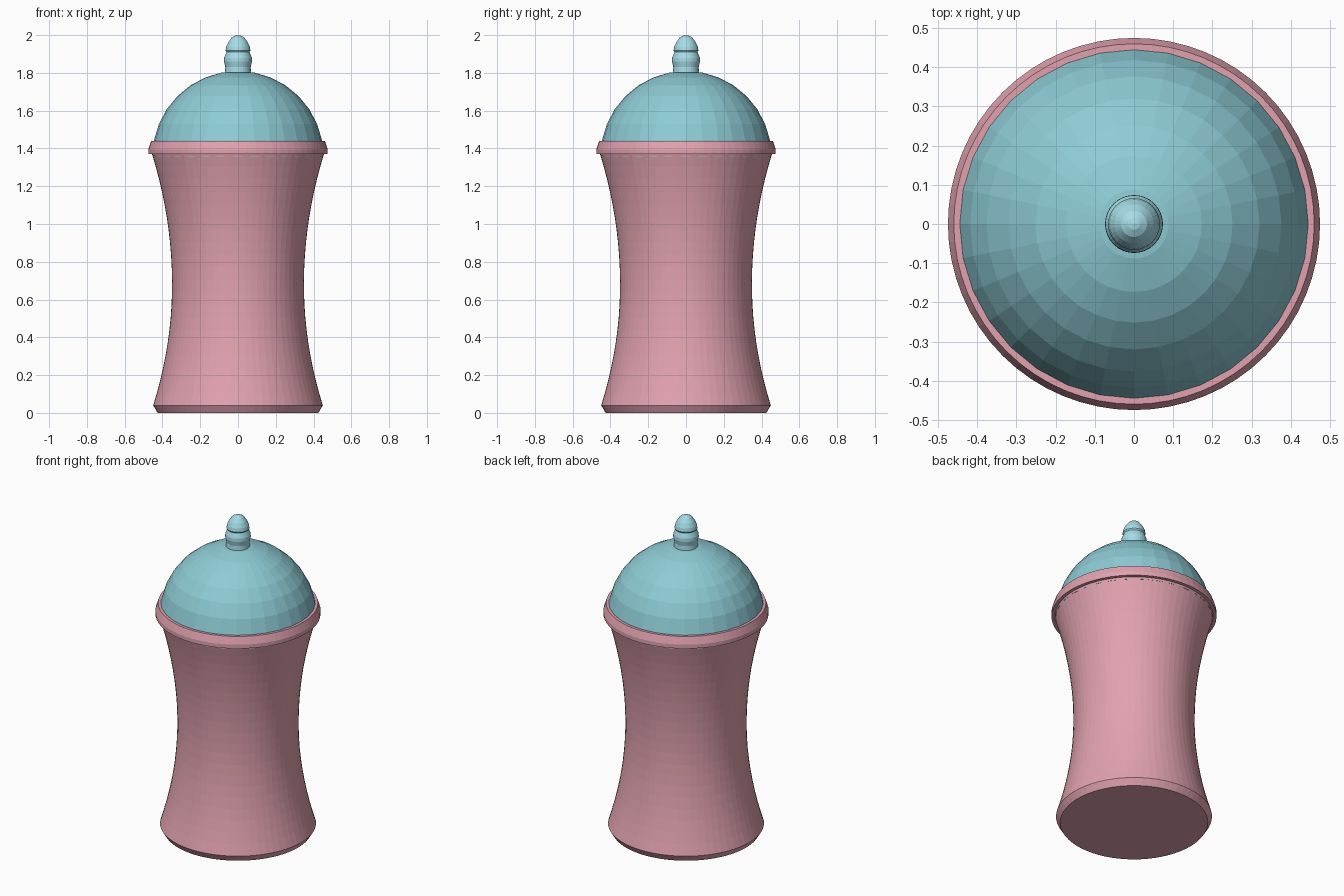
import bpy, bmesh
from math import sin, cos, pi

if "Cube" in bpy.data.objects:
    bpy.data.objects.remove(bpy.data.objects["Cube"])


def material(name, color):
    m = bpy.data.materials.new(name)
    m.diffuse_color = color
    m.use_nodes = True
    m.node_tree.nodes["Principled BSDF"].inputs["Base Color"].default_value = m.diffuse_color
    return m


def lathe(name, profile, sides, mat):
    """Revolve (radius, z) points, bottom to top; radius 0 makes a pole."""
    bm = bmesh.new()
    rings = []
    for r, z in profile:
        n = 1 if r == 0 else sides
        rings.append([bm.verts.new((r * cos(2 * pi * i / sides), r * sin(2 * pi * i / sides), z))
                      for i in range(n)])
    for a, b in zip(rings, rings[1:]):
        for i in range(sides):
            j = (i + 1) % sides
            if len(a) == 1:
                bm.faces.new((a[0], b[j], b[i]))
            elif len(b) == 1:
                bm.faces.new((a[i], a[j], b[0]))
            else:
                bm.faces.new((a[i], a[j], b[j], b[i]))
    for ring, flip in ((rings[0], True), (rings[-1], False)):
        if len(ring) > 1:
            bm.faces.new(ring[::-1] if flip else ring)
    mesh = bpy.data.meshes.new(name)
    bm.to_mesh(mesh)
    bm.free()
    obj = bpy.data.objects.new(name, mesh)
    bpy.context.collection.objects.link(obj)
    mesh.materials.append(mat)
    return obj


pink = material("pink", (0.75, 0.36, 0.43, 1))
teal = material("teal", (0.27, 0.60, 0.67, 1))
light_teal = material("light_teal", (0.38, 0.72, 0.80, 1))

# Waisted jar body with bevelled foot and overhanging rim
WAIST_Z, WAIST_R, FOOT_Z, NECK_Z = 0.68, 0.349, 0.04, 1.37
profile = [(0.425, 0)]
for i in range(21):
    z = FOOT_Z + (NECK_Z - FOOT_Z) * i / 20
    reach, flare = (0.64, 0.1) if z < WAIST_Z else (0.69, 0.106)
    profile.append((WAIST_R + flare * ((z - WAIST_Z) / reach) ** 2, z))
profile += [(0.475, 1.37), (0.475, 1.395), (0.46, 1.44)]
lathe("jar_body", profile, 64, pink)

# Faceted dome lid, seated just inside the rim
R, CENTRE_Z = 0.453, 1.357
dome = [(R * cos(pi / 16 * k), CENTRE_Z + R * sin(pi / 16 * k)) for k in range(8)]
lathe("dome_lid", dome + [(0, CENTRE_Z + R)], 32, teal)

# Turned knob
lathe("lid_knob", [(0.07, 1.79), (0.067, 1.83), (0.074, 1.86), (0.073, 1.88),
                   (0.061, 1.91), (0.066, 1.918), (0.062, 1.94), (0.05, 1.965),
                   (0.033, 1.987), (0.015, 1.997), (0, 2.0)], 32, light_teal)
